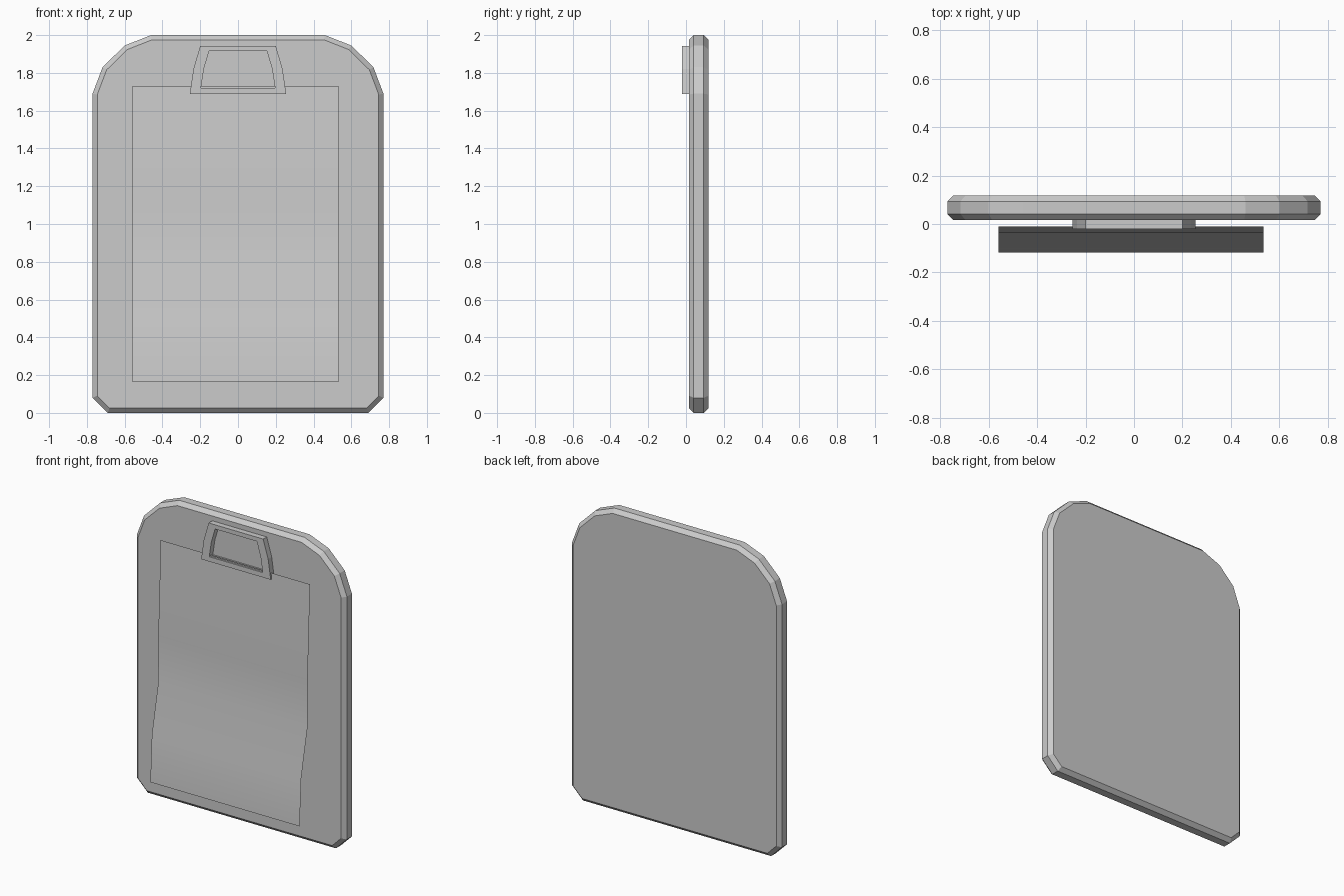
import bpy, bmesh

if "Cube" in bpy.data.objects:
    bpy.data.objects.remove(bpy.data.objects["Cube"])


def new_object(name, bm):
    bmesh.ops.recalc_face_normals(bm, faces=bm.faces)
    mesh = bpy.data.meshes.new(name)
    bm.to_mesh(mesh)
    bm.free()
    obj = bpy.data.objects.new(name, mesh)
    bpy.context.collection.objects.link(obj)
    return obj


def mirrored(half):
    """Close a left-right symmetric outline from its right half (bottom to top)."""
    return half + [(-x, z) for x, z in reversed(half)]


# board: extruded outline with chamfered front and back rims
BOARD_FRONT, BOARD_BACK = 0.016, 0.1185
outline = mirrored([(0.69, 0), (0.77, 0.08), (0.77, 1.69),
                    (0.717, 1.83), (0.60, 1.945), (0.46, 2.0)])
bm = bmesh.new()
front = bm.faces.new([bm.verts.new((x, BOARD_FRONT, z)) for x, z in outline])
ext = bmesh.ops.extrude_face_region(bm, geom=[front], use_keep_orig=True)
moved = [g for g in ext["geom"] if isinstance(g, bmesh.types.BMVert)]
bmesh.ops.translate(bm, verts=moved, vec=(0, BOARD_BACK - BOARD_FRONT, 0))
rims = [e for e in bm.edges if abs(e.verts[0].co.y - e.verts[1].co.y) < 1e-5]
bmesh.ops.bevel(bm, geom=rims, offset=0.025, offset_type='OFFSET',
                segments=1, profile=0.5, affect='EDGES')
new_object("board", bm)

# clip: flat frame with a through opening
CLIP_FRONT, CLIP_BACK = -0.0215, 0.017
outer = mirrored([(0.255, 1.688), (0.236, 1.82), (0.20, 1.943)])
inner = mirrored([(0.196, 1.72), (0.181, 1.82), (0.153, 1.915)])
bm = bmesh.new()
rings = [[bm.verts.new((x, y, z)) for x, z in pts]
         for pts, y in ((outer, CLIP_FRONT), (outer, CLIP_BACK),
                        (inner, CLIP_BACK), (inner, CLIP_FRONT))]
for k in range(4):
    a, b = rings[k], rings[(k + 1) % 4]
    for i in range(len(a)):
        j = (i + 1) % len(a)
        bm.faces.new((a[i], a[j], b[j], b[i]))
new_object("clip", bm)

# paper: thin single sheet that curls forward towards the bottom
TOP, BOTTOM = 1.728, 0.165
curl = [-0.0095, -0.022, -0.035, -0.036, -0.102, -0.1185]
bm = bmesh.new()
rows = []
for i, y in enumerate(curl):
    z = TOP + (BOTTOM - TOP) * i / (len(curl) - 1)
    rows.append([bm.verts.new((x, y, z)) for x in (-0.56, 0.535)])
for a, b in zip(rows, rows[1:]):
    bm.faces.new((b[0], b[1], a[1], a[0]))
paper = new_object("paper_sheet", bm)
if paper.data.polygons[0].normal.y > 0:
    paper.data.flip_normals()
for poly in paper.data.polygons:
    poly.use_smooth = True
